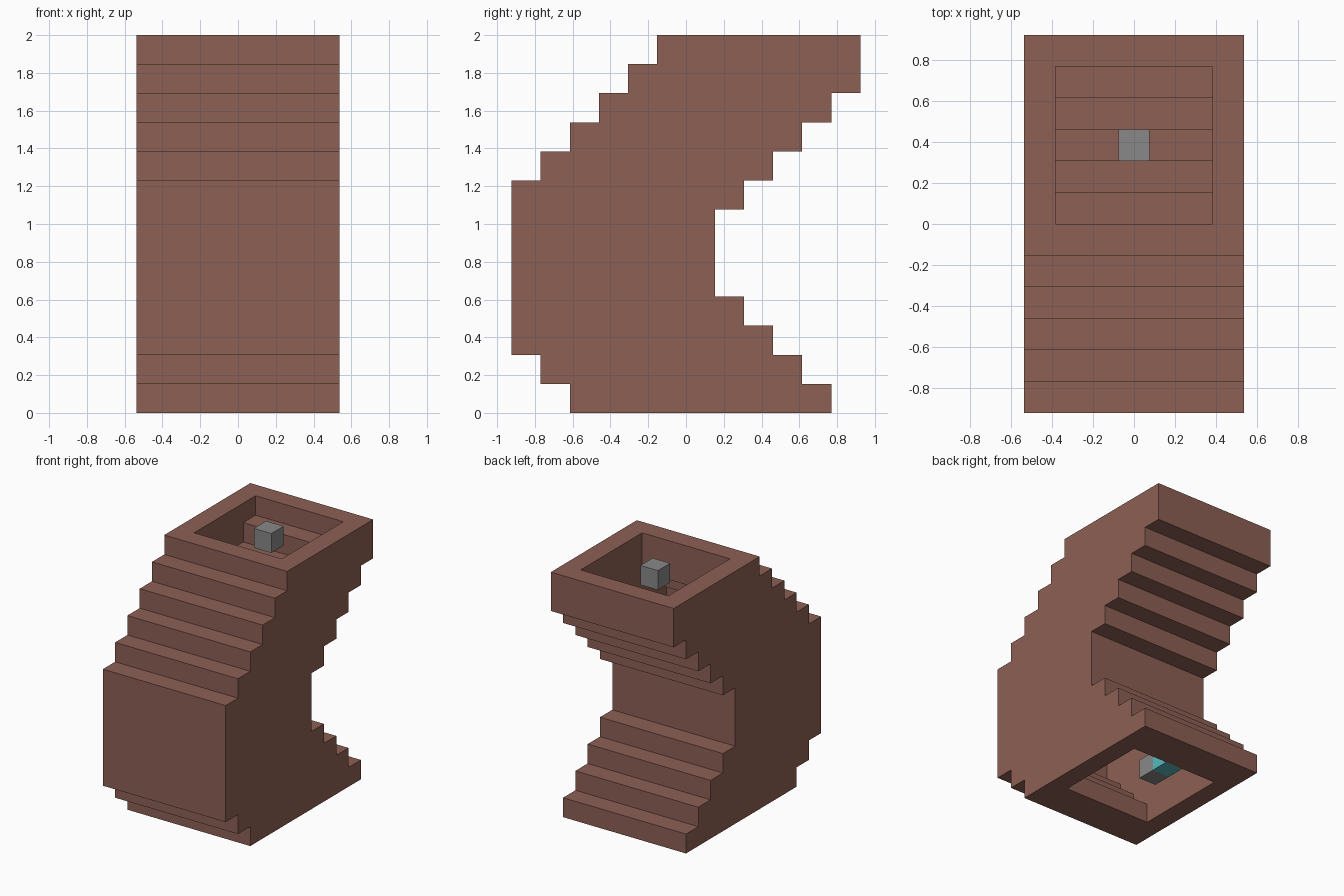
import bpy
import bmesh

U = 2 / 13  # edge of one block

cube = bpy.data.objects.get("Cube")
if cube:
    bpy.data.objects.remove(cube, do_unlink=True)


def material(name, rgb):
    mat = bpy.data.materials.new(name)
    mat.use_nodes = True
    colour = (*rgb, 1)
    mat.diffuse_color = colour
    bsdf = next(n for n in mat.node_tree.nodes if n.type == 'BSDF_PRINCIPLED')
    bsdf.inputs["Base Color"].default_value = colour
    return mat


clay = material("clay_brown", (0.266, 0.117, 0.089))
stone = material("mid_grey", (0.25, 0.25, 0.25))
teal = material("teal", (0.09, 0.49, 0.53))


def stepped_prism(name, front, back, half_width, overshoot, mat):
    """Stack one y-range per layer into a stepped profile and extrude it along x."""
    top = len(front)

    def side(values):
        points = []
        for i, y in enumerate(values):
            low = -overshoot if i == 0 else i
            high = top + overshoot if i == top - 1 else i + 1
            if points and points[-1][0] == y:
                points[-1] = (y, high)
            else:
                points += [(y, low), (y, high)]
        return points

    profile = side(back) + side(front)[::-1]
    bm = bmesh.new()
    verts = [bm.verts.new((-half_width * U, y * U, z * U)) for y, z in profile]
    face = bm.faces.new(verts)
    result = bmesh.ops.extrude_face_region(bm, geom=[face])
    moved = [g for g in result["geom"] if isinstance(g, bmesh.types.BMVert)]
    bmesh.ops.translate(bm, verts=moved, vec=(2 * half_width * U, 0, 0))
    bmesh.ops.recalc_face_normals(bm, faces=bm.faces)
    return add_object(name, bm, mat)


def add_object(name, bm, mat):
    mesh = bpy.data.meshes.new(name)
    bm.to_mesh(mesh)
    bm.free()
    mesh.materials.append(mat)
    obj = bpy.data.objects.new(name, mesh)
    bpy.context.collection.objects.link(obj)
    return obj


def block(name, y, z, mat):
    bm = bmesh.new()
    bmesh.ops.create_cube(bm, size=U)
    obj = add_object(name, bm, mat)
    obj.location = (0, y * U, z * U)


# Bent shaft: outer steps per layer, from the ground up
shaft = stepped_prism(
    "stepped_shaft",
    [-4, -5] + [-6] * 6 + [-5, -4, -3, -2, -1],
    [5, 4, 3, 2, 1, 1, 1, 2, 3, 4, 5, 6, 6], 3.5, 0, clay)

# Hollow passage through the shaft, open at both ends
passage = stepped_prism(
    "passage_cutter",
    [-2, -3, -4, -5, -5, -5, -5, -4, -3, -2, -1, 0, 0],
    [3, 2, 1, 0, 0, 0, 0, 0, 1, 2, 3, 4, 5], 2.5, 0.5, clay)
passage.hide_render = True

cut = shaft.modifiers.new("passage", 'BOOLEAN')
cut.operation = 'DIFFERENCE'
cut.solver = 'EXACT'
cut.object = passage
bpy.context.view_layer.update()
graph = bpy.context.evaluated_depsgraph_get()
hollow = bpy.data.meshes.new_from_object(shaft.evaluated_get(graph))
shaft.modifiers.clear()
shaft.data = hollow
bpy.data.objects.remove(passage, do_unlink=True)

# Loose blocks inside the two openings
block("upper_block", 2.5, 12.5, stone)
block("lower_block", 1.5, 0.5, stone)
block("lower_teal_block", 2.5, 0.5, teal)
